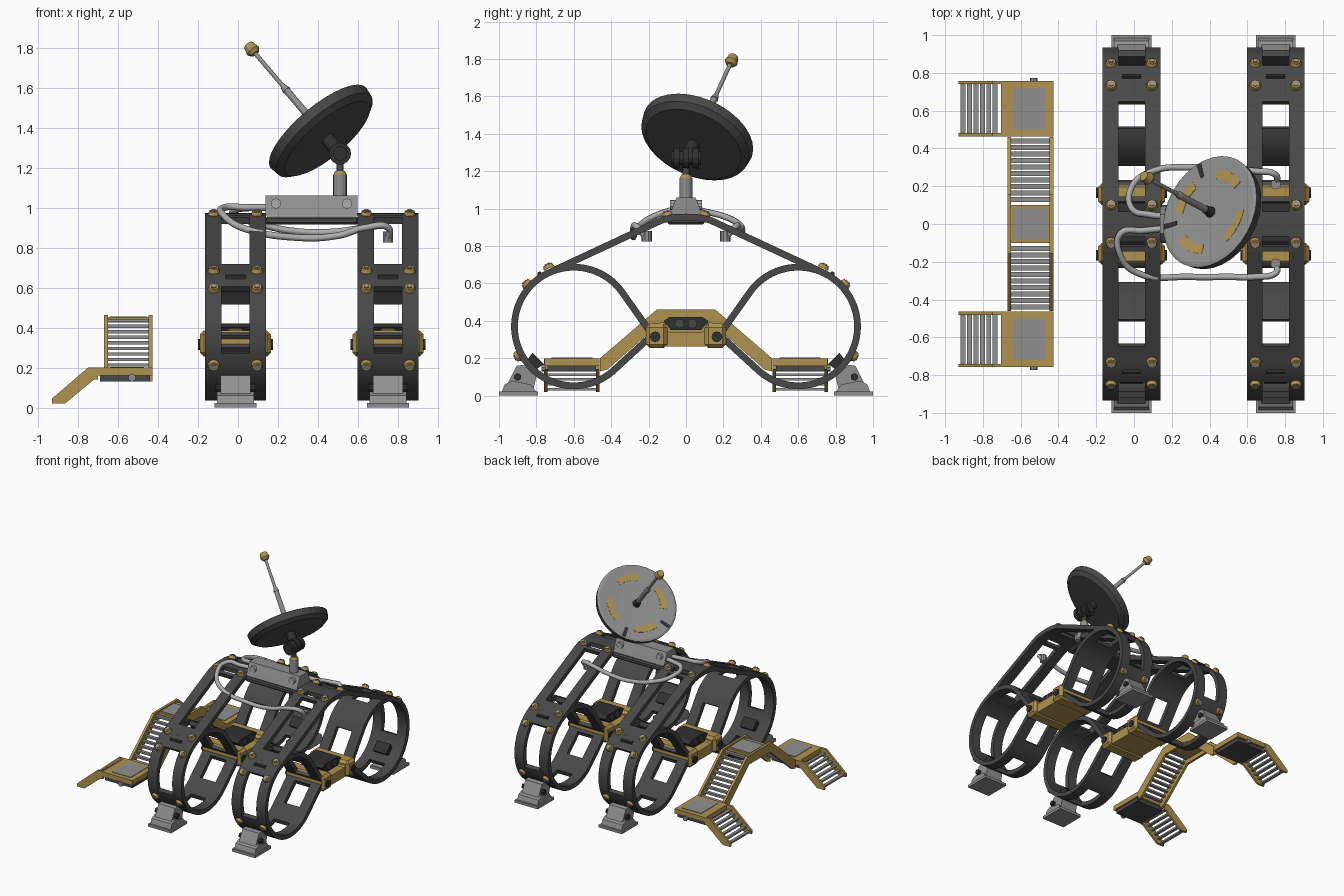
import bpy, bmesh
from math import sin, cos, radians, hypot, atan2, asin, degrees
from mathutils import Vector, Matrix

if "Cube" in bpy.data.objects:
    bpy.data.objects.remove(bpy.data.objects["Cube"])


def material(name, *rgb):
    m = bpy.data.materials.new(name)
    m.use_nodes = True
    m.diffuse_color = (*rgb, 1)
    m.node_tree.nodes["Principled BSDF"].inputs["Base Color"].default_value = (*rgb, 1)
    return m


gold = material("gold", .43, .29, .08)
dark = material("dark grey", .065, .065, .065)
black = material("charcoal", .03, .03, .03)
grey = material("mid grey", .28, .28, .28)
light = material("light grey", .42, .42, .42)


def add(name, bm, *mats):
    bmesh.ops.recalc_face_normals(bm, faces=bm.faces)
    me = bpy.data.meshes.new(name)
    bm.to_mesh(me)
    bm.free()
    ob = bpy.data.objects.new(name, me)
    bpy.context.collection.objects.link(ob)
    for m in mats:
        me.materials.append(m)
    return ob


def prism(name, pts, axis, lo, hi, mat):
    """Extrude a profile along x (points are y, z) or y (points are x, z)."""
    bm = bmesh.new()
    place = (lambda a, b: (lo, a, b)) if axis == "x" else (lambda a, b: (a, lo, b))
    f = bm.faces.new([bm.verts.new(place(*p)) for p in pts])
    ext = bmesh.ops.extrude_face_region(bm, geom=[f])["geom"]
    move = Vector((hi - lo, 0, 0) if axis == "x" else (0, hi - lo, 0))
    bmesh.ops.translate(bm, verts=[v for v in ext if isinstance(v, bmesh.types.BMVert)], vec=move)
    return add(name, bm, mat)


def box(name, x, y, z, mat, bevel=0):
    bm = bmesh.new()
    mid = [(a + b) / 2 for a, b in (x, y, z)]
    size = [abs(b - a) for a, b in (x, y, z)]
    bmesh.ops.create_cube(bm, size=1, matrix=Matrix.Translation(mid) @ Matrix.Diagonal((*size, 1)))
    if bevel:
        bmesh.ops.bevel(bm, geom=bm.edges[:], offset=bevel, segments=1, affect="EDGES")
    return add(name, bm, mat)


def rod(name, p, q, r1, mat, r2=None, seg=16):
    p, q = Vector(p), Vector(q)
    rot = (q - p).to_track_quat("Z", "Y").to_matrix().to_4x4()
    bm = bmesh.new()
    bmesh.ops.create_cone(bm, cap_ends=True, segments=seg, radius1=r1, radius2=r1 if r2 is None else r2,
                          depth=(q - p).length, matrix=Matrix.Translation((p + q) / 2) @ rot)
    return add(name, bm, mat)


def belt(name, pts, solid, cx, closed):
    """Band of two rails, bridged between them wherever solid is true."""
    bm = bmesh.new()
    rows = [[bm.verts.new((cx + x, y, z)) for x in (-.153, -.07, .07, .153)] for y, z in pts]
    for i in range(len(pts) if closed else len(pts) - 1):
        a, b = rows[i], rows[(i + 1) % len(rows)]
        for c in (0, 1, 2) if solid[i] else (0, 2):
            bm.faces.new((a[c], a[c + 1], b[c + 1], b[c]))
    ob = add(name, bm, dark)
    mod = ob.modifiers.new("thickness", "SOLIDIFY")
    mod.thickness, mod.offset, mod.use_even_offset = .036, 0, True


# Drop-shaped loop: pivot point, then around the circle
CY, CZ, R, PY, PZ = .6, .37, .317, .18, .325
base = degrees(atan2(CZ - PZ, CY - PY))
half = degrees(asin(R / hypot(CY - PY, CZ - PZ)))
start, end = base + half + 90, base - half - 90
BARS = [(108, 150), (48, 72), (-62, -15), (-140, -108)]


def on_circle(angle, r=R):
    return CY + r * cos(radians(angle)), CZ + r * sin(radians(angle))


def lerp(a, b, t):
    return a[0] + (b[0] - a[0]) * t, a[1] + (b[1] - a[1]) * t


loop, loop_solid = [], []
N = 72
pivot, up, low = (PY, PZ), on_circle(start), on_circle(end)
for t, s in ((0, True), (.2, False), (.88, True)):
    loop.append(lerp(pivot, up, t))
    loop_solid.append(s)
for i in range(N):
    a = start + (end - start) * i / N
    loop.append(on_circle(a))
    loop_solid.append(any(lo <= a <= hi for lo, hi in BARS))
for t, s in ((0, True), (.12, False), (.8, True)):
    loop.append(lerp(low, pivot, t))
    loop_solid.append(s)

# Roof band over both loops
side = [on_circle(65), (.64, .701), (.14, .934), (.115, .943), (.065, .952)]
roof = side + [(0, .955)] + [(-y, z) for y, z in reversed(side)]
roof_solid = [True, False, True, False, True, True, False, True, False, True]

for label, cx in (("right", -.013), ("left", .75)):
    belt(label + "_roof_band", roof, roof_solid, cx, False)
    # Gold hub under the middle
    hub = [(-.2, .3), (-.19, .36), (-.12, .375), (-.09, .34), (.09, .34), (.12, .375),
           (.19, .36), (.2, .3), (.1, .262), (-.1, .262)]
    prism(label + "_hub", hub, "x", cx - .152, cx + .152, gold)
    box(label + "_hub_rib", (cx - .04, cx + .04), (-.12, .12), (.33, .4), gold, .01)
    prism(label + "_hub_core", [(-.12, .4), (-.09, .42), (.09, .42), (.12, .4), (.08, .35), (-.08, .35)],
          "x", cx - .1, cx + .1, black)
    for s, end_name in ((-1, "front"), (1, "back")):
        tag = f"{label}_{end_name}_"
        belt(tag + "loop", [(s * y, z) for y, z in loop], loop_solid, cx, True)
        box(tag + "pivot_block", (cx - .178, cx + .178), (s * .1, s * .215), (.255, .385), gold, .02)
        rod(tag + "pivot_pin", (cx - .187, s * .165, .315), (cx + .187, s * .165, .315), .028, black, seg=12)
        rod(tag + "core_pin", (cx - .11, s * .035, .385), (cx + .11, s * .035, .385), .025, dark)
        # Bolts on the rails
        spots = [((.1, .962), 72), (on_circle(67, .338), 65), (on_circle(42, .332), 42), (on_circle(-28, .332), -28)]
        for (y, z), ang in spots:
            n = Vector((0, s * cos(radians(ang)), sin(radians(ang))))
            for dx in (-.108, .108):
                p = Vector((cx + dx, s * y, z))
                rod(tag + "bolt_washer", p, p + n * .022, .031, gold, .024, 10)
                rod(tag + "bolt_head", p, p + n * .028, .015, grey, seg=6)
        # Foot
        def flip(pts):
            return [(s * y, z) for y, z in pts]
        prism(tag + "foot_leg", flip([(.97, .02), (.96, .05), (.905, .16), (.87, .165), (.8, .1), (.82, .02)]),
              "x", cx - .075, cx + .075, grey)
        prism(tag + "foot_ankle", flip([(.985, .02), (.97, .06), (.93, .08), (.83, .06), (.8, .02)]),
              "x", cx - .092, cx + .092, grey)
        plate = box(tag + "foot_plate", (cx - .105, cx + .105), (s * .79, s * 1), (0, .022), grey)
        rod(tag + "foot_pin", (cx - .1, s * .9, .1), (cx + .1, s * .9, .1), .02, black, seg=10)
        prism(tag + "foot_mount", flip([(.85, .19), (.8, .14), (.76, .17), (.82, .23)]),
              "x", cx - .06, cx + .06, black)
        # Small plate and slot in the upper bar
        y, z = on_circle(57, R + .018)
        rod(tag + "bar_catch", (cx - .05, s * y, z), (cx + .05, s * y, z), .014, black, seg=6)

# Bridge and equipment box
box("bridge", (.135, .602), (-.1, .1), (.915, .955), dark, .01)
prism("equipment_box", [(-.09, .96), (-.075, 1.0), (-.05, 1.06), (.05, 1.06), (.075, 1.0), (.09, .96)],
      "x", .137, .597, grey)
for s in (-1, 1):
    for x in (.19, .545):
        rod("box_bolt", (x, s * .055, 1.02), (x, s * .085, 1.02), .026, light, seg=10)

# Cables with end plugs
cables = {
    "front_cable": [(.2, -.02, 1.0), (.05, -.035, 1.0), (-.07, -.05, 1.0), (-.07, -.17, .96), (.02, -.26, .9),
                    (.3, -.28, .85), (.5, -.28, .86), (.64, -.28, .9), (.75, -.26, .9), (.75, -.21, .84)],
    "back_cable": [(.2, .04, 1.0), (.08, .05, 1.0), (-.01, .08, .99), (-.01, .2, .96), (.1, .28, .92),
                   (.3, .3, .88), (.5, .29, .88), (.64, .28, .9), (.75, .26, .9), (.75, .21, .84)]}
for name, pts in cables.items():
    cu = bpy.data.curves.new(name, "CURVE")
    cu.dimensions, cu.bevel_depth, cu.bevel_resolution, cu.use_fill_caps = "3D", .017, 2, True
    sp = cu.splines.new("BEZIER")
    sp.bezier_points.add(len(pts) - 1)
    for bp, co in zip(sp.bezier_points, pts):
        bp.co, bp.handle_left_type, bp.handle_right_type = co, "AUTO", "AUTO"
    cu.materials.append(light)
    bpy.context.collection.objects.link(bpy.data.objects.new(name, cu))
    tip = Vector(pts[-1])
    rod(name + "_plug", tip - Vector((0, 0, .015)), tip + Vector((0, 0, .04)), .027, grey, seg=10)

# Mast and ribbed joint
rod("mast_sleeve", (.51, 0, 1.05), (.51, 0, 1.165), .034, grey)
rod("mast_collar", (.51, 0, 1.165), (.51, 0, 1.183), .032, gold, .024)
rod("mast_rod", (.51, 0, 1.18), (.51, 0, 1.27), .018, dark)
rod("joint_core", (.51, -.08, 1.27), (.51, .08, 1.27), .036, black)
for y in (-.05, 0, .05):
    rod("joint_rib", (.51, y - .016, 1.27), (.51, y + .016, 1.27), .055, black)

# Dish: turned profile, tilted along its axis
n = Vector((-.61, .33, .72)).normalized()
u = Vector((.476, .88, 0)).normalized()
v = n.cross(u)
centre = Vector((.42, .055, 1.377))


def dish_point(r, ang, h):
    return centre + u * r * cos(radians(ang)) + v * r * sin(radians(ang)) + n * h


profile = [(.03, -.045), (.27, -.045), (.305, -.02), (.312, .03), (.295, .036), (.15, .026), (.03, .022)]
bm = bmesh.new()
SEG = 32
rings = [[bm.verts.new(dish_point(r, 360 * i / SEG, h)) for i in range(SEG)] for r, h in profile]
for k, (a, b) in enumerate(zip(rings, rings[1:])):
    for i in range(SEG):
        f = bm.faces.new((a[i], a[(i + 1) % SEG], b[(i + 1) % SEG], b[i]))
        f.material_index = 1 if k >= 3 else 0
bm.faces.new(rings[0])
bm.faces.new(rings[-1]).material_index = 1
add("dish", bm, dark, grey)


def dish_patch(name, a0, a1, r0, r1, mat):
    bm = bmesh.new()
    steps = 6
    rows = [[bm.verts.new(dish_point(r, a0 + (a1 - a0) * i / steps, .029 + .055 * (r - .15)))
             for r in (r0, r1)] for i in range(steps + 1)]
    for a, b in zip(rows, rows[1:]):
        bm.faces.new((a[0], a[1], b[1], b[0]))
    ob = add(name, bm, mat)
    ob.modifiers.new("thickness", "SOLIDIFY").thickness = .004


for a in range(0, 360, 90):
    dish_patch("dish_marking", a - 24, a + 24, .185, .235, gold)
for a in (50, 128):
    dish_patch("dish_notch", a - 3, a + 3, .22, .3, black)
rod("dish_strut", (.51, .005, 1.27), dish_point(0, 0, -.03), .035, black)
for name, h0, h1, r0, r1, mat in (("antenna_socket", .02, .07, .03, .022, black), ("antenna_base", .06, .3, .018, .018, grey),
                                  ("antenna_joint", .29, .32, .022, .014, grey), ("antenna_rod", .3, .56, .011, .011, grey),
                                  ("antenna_cap", .545, .565, .022, .036, gold), ("antenna_tip", .565, .605, .036, .026, gold)):
    rod(name, dish_point(0, 0, h0), dish_point(0, 0, h1), r0, mat, r1, 12)

# Stair bridge: side rails, landing and treads
top = [(-.46, .2), (-.155, .462), (.155, .462), (.46, .2)]
rail = top + [(.46, .13), (.42, .14), (.135, .39), (-.135, .39), (-.42, .14), (-.46, .13)]
for x in (-.67, -.447):
    prism("stair_rail", rail, "x", x, x + .02, gold)
box("landing", (-.655, -.44), (-.1, .1), (.425, .452), gold)
box("landing_panel", (-.64, -.455), (-.082, .082), (.452, .456), grey)
for s in (-1, 1):
    for i in range(10):
        y, z = lerp((.44, .185), (.13, .435), i / 9)
        box("stair_tread", (-.655, -.44), (s * (y - .013), s * (y + .013)), (z - .008, z + .008), grey)
    # Platform
    box("platform", (-.705, -.427), (s * .463, s * .757), (.16, .2), gold)
    box("platform_underside", (-.69, -.44), (s * .48, s * .74), (.13, .16), dark)
    box("platform_panel", (-.64, -.47), (s * .5, s * .72), (.2, .204), grey)
    rod("platform_knob", (-.53, s * .75, .15), (-.53, s * .772, .15), .02, grey, seg=8)
    # Outward flight
    for y in (.463, .74):
        prism("flight_rail", [(-.7, .2), (-.75, .2), (-.93, .045), (-.93, .02), (-.865, .02), (-.72, .14), (-.7, .14)],
              "y", s * y, s * (y + .018), gold)
    for i in range(6):
        x, z = lerp((-.735, .165), (-.905, .035), i / 5)
        box("flight_tread", (x - .013, x + .013), (s * .475, s * .745), (z - .007, z + .007), grey)
